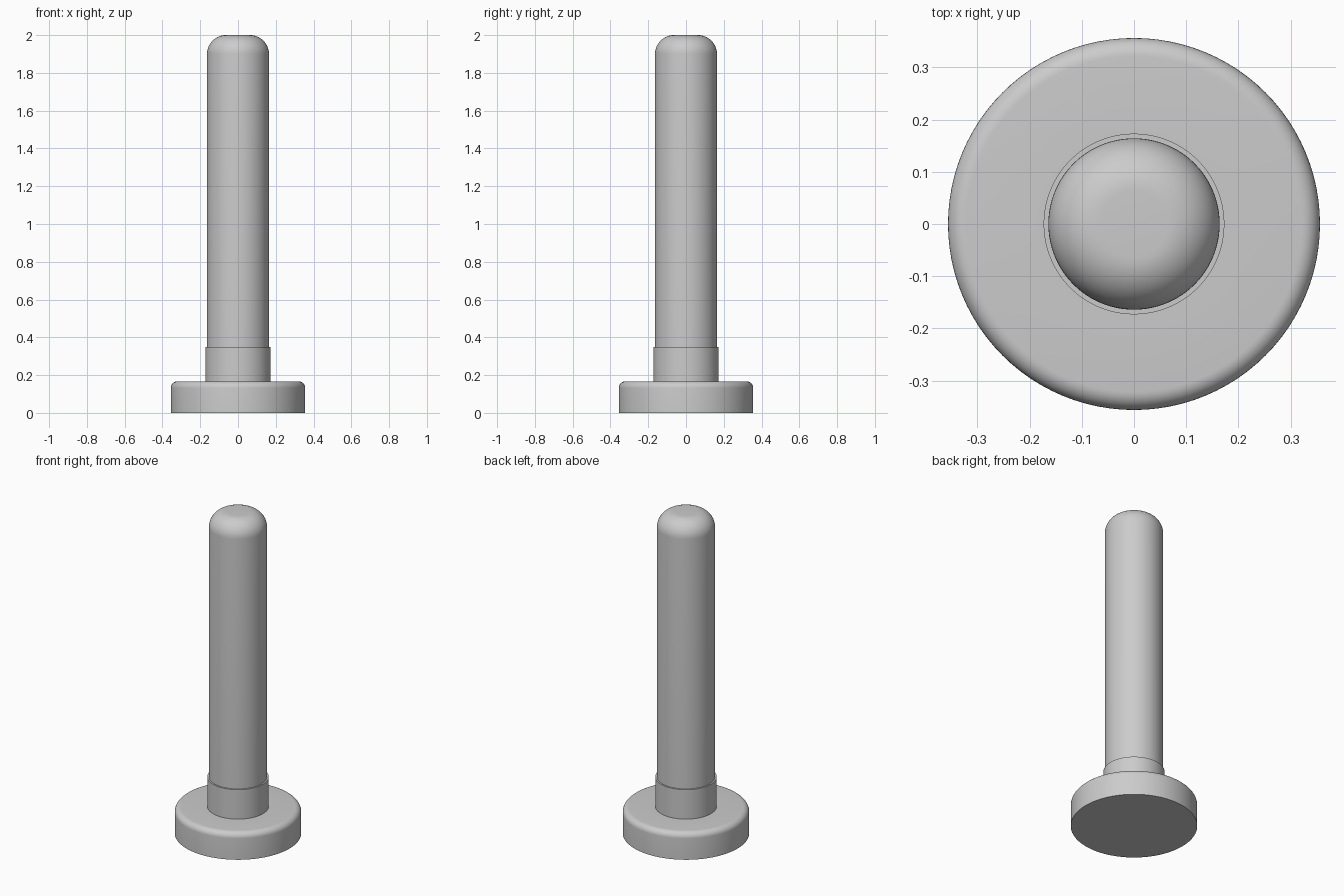
import bpy, bmesh
from math import sin, cos, pi, radians

default = bpy.data.objects.get("Cube")
if default:
    bpy.data.objects.remove(default, do_unlink=True)

grey = bpy.data.materials.new("plain grey")
grey.use_nodes = True
colour = (0.6, 0.6, 0.6, 1)
grey.diffuse_color = colour
grey.node_tree.nodes["Principled BSDF"].inputs["Base Color"].default_value = colour

SEGMENTS = 96
BASE_R, BASE_TOP, BASE_FILLET = 0.356, 0.167, 0.035
COLLAR_R, COLLAR_TOP = 0.173, 0.35
PIN_R, PIN_TOP, PIN_FILLET = 0.164, 2.0, 0.1


def fillet(radius, top, size, steps):
    """Quarter-round from the side wall up to the flat top."""
    angles = [pi / 2 * i / steps for i in range(steps + 1)]
    return [(radius - size + size * cos(a), top - size + size * sin(a)) for a in angles]


def lathe(name, profile):
    """Revolve (radius, height) points about the z axis."""
    bm = bmesh.new()
    verts = [bm.verts.new((r, 0, z)) for r, z in profile]
    edges = [bm.edges.new(pair) for pair in zip(verts, verts[1:])]
    bmesh.ops.spin(bm, geom=verts + edges, cent=(0, 0, 0), axis=(0, 0, 1),
                   angle=2 * pi, steps=SEGMENTS)
    bmesh.ops.remove_doubles(bm, verts=bm.verts, dist=0.0001)
    bmesh.ops.recalc_face_normals(bm, faces=bm.faces)
    # Open shells: make the normals point away from the axis
    wall = max(bm.faces, key=lambda f: f.calc_center_median().xy.length)
    if wall.normal.xy.dot(wall.calc_center_median().xy) < 0:
        bmesh.ops.reverse_faces(bm, faces=bm.faces)
    mesh = bpy.data.meshes.new(name)
    bm.to_mesh(mesh)
    bm.free()
    mesh.materials.append(grey)
    obj = bpy.data.objects.new(name, mesh)
    bpy.context.collection.objects.link(obj)
    bpy.ops.object.select_all(action="DESELECT")
    obj.select_set(True)
    bpy.context.view_layer.objects.active = obj
    bpy.ops.object.shade_smooth_by_angle(angle=radians(30))
    return obj


# Round foot with a softened upper rim
lathe("base_disc", [(0, 0), (BASE_R, 0)]
      + fillet(BASE_R, BASE_TOP, BASE_FILLET, 8) + [(COLLAR_R, BASE_TOP)])

# Slightly wider collar with a narrow ledge
lathe("collar", [(COLLAR_R, BASE_TOP), (COLLAR_R, COLLAR_TOP), (PIN_R, COLLAR_TOP)])

# Long shaft with a rounded end and small flat tip
lathe("pin_shaft", [(PIN_R, COLLAR_TOP)]
      + fillet(PIN_R, PIN_TOP, PIN_FILLET, 14) + [(0, PIN_TOP)])
